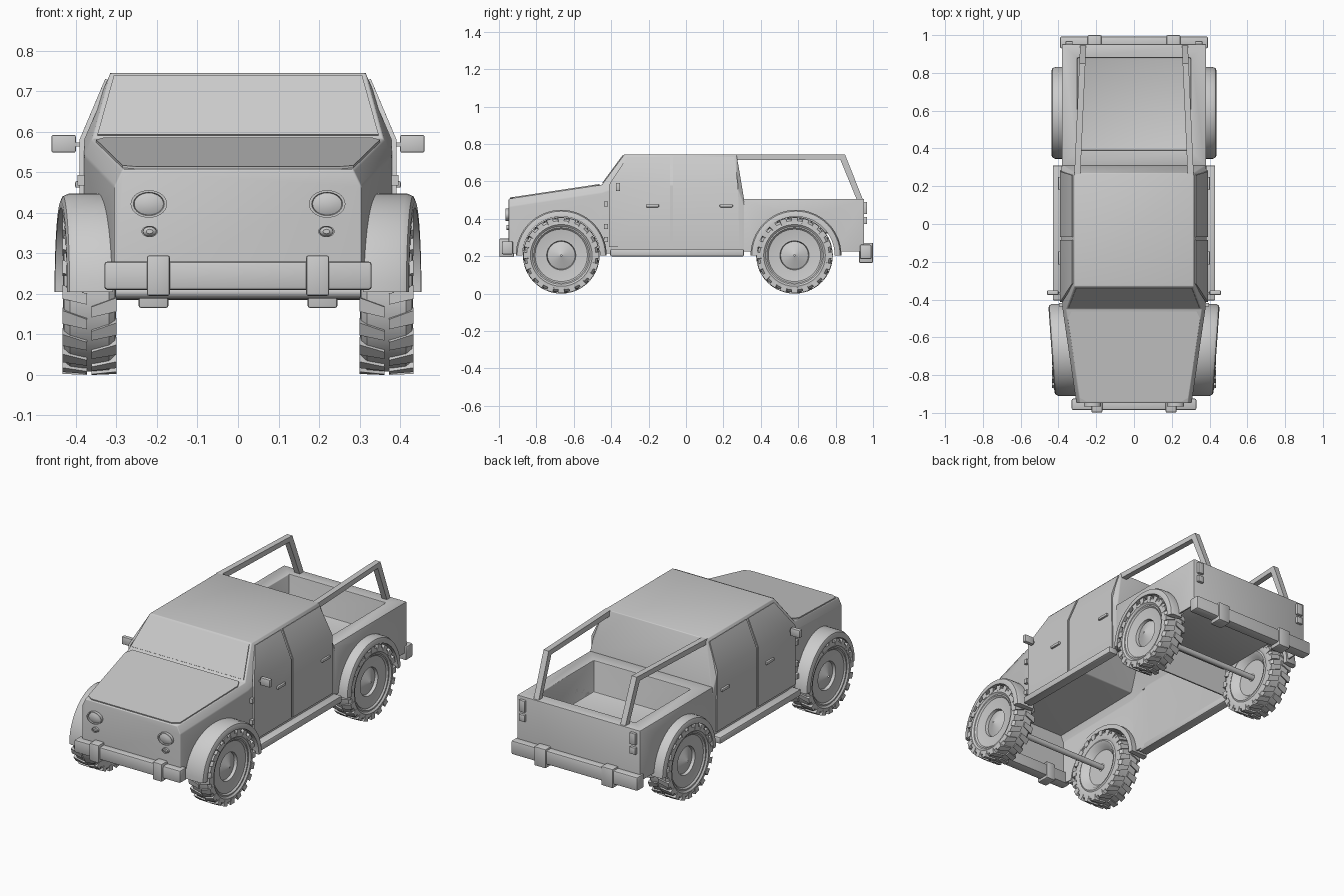
import bpy, bmesh
from math import sin, cos, pi, radians

if "Cube" in bpy.data.objects:
    bpy.data.objects.remove(bpy.data.objects["Cube"])


def build(name, verts, faces, mirror=False, bevel=0, segs=2, solid=0, offset=-1, cutters=(), angle=32):
    """Make an object, run its modifiers, and shade it smooth with sharp edges."""
    me = bpy.data.meshes.new(name)
    me.from_pydata(verts, [], faces)
    bm = bmesh.new()
    bm.from_mesh(me)
    bmesh.ops.recalc_face_normals(bm, faces=bm.faces)
    bm.to_mesh(me)
    bm.free()
    ob = bpy.data.objects.new(name, me)
    bpy.context.collection.objects.link(ob)
    if bevel:
        m = ob.modifiers.new("bevel", 'BEVEL')
        m.width, m.segments, m.limit_method, m.angle_limit = bevel, segs, 'ANGLE', radians(20)
    if solid:
        m = ob.modifiers.new("solid", 'SOLIDIFY')
        m.thickness, m.offset = solid, offset
    for c in cutters:
        m = ob.modifiers.new("cut", 'BOOLEAN')
        m.operation, m.solver, m.object = 'DIFFERENCE', 'EXACT', c
    if mirror:
        ob.modifiers.new("mirror", 'MIRROR')
    dg = bpy.context.evaluated_depsgraph_get()
    out = bpy.data.meshes.new_from_object(ob.evaluated_get(dg))
    ob.modifiers.clear()
    ob.data = out
    out.shade_smooth()
    out.set_sharp_from_angle(angle=radians(angle))
    return ob


def loft(rings, close_u=True, close_v=False, cap0=False, cap1=False):
    n, k = len(rings[0]), len(rings)
    verts = [p for r in rings for p in r]
    faces = []
    for i in range(k if close_v else k - 1):
        a, b = i * n, (i + 1) % k * n
        for j in range(n if close_u else n - 1):
            j2 = (j + 1) % n
            faces.append((a + j, a + j2, b + j2, b + j))
    if cap0:
        faces.append(tuple(range(n)))
    if cap1:
        faces.append(tuple(range((k - 1) * n, k * n)))
    return verts, faces


def box(name, x0, x1, y0, y1, z0, z1, **kw):
    rings = [[(x0, y0, z), (x1, y0, z), (x1, y1, z), (x0, y1, z)] for z in (z0, z1)]
    return build(name, *loft(rings, cap0=True, cap1=True), **kw)


def cyl_x(name, x0, x1, y, z, r, n=40, **kw):
    rings = [[(x, y + r * cos(2 * pi * i / n), z + r * sin(2 * pi * i / n)) for i in range(n)] for x in (x0, x1)]
    return build(name, *loft(rings, cap0=True, cap1=True), **kw)


def lamp(name, x, z, rx, rz, y0, y1, n=28):
    # round lamp with a stepped rim and a shallow lens
    prof = [(y0, 1), (y1, 1), (y1, .85), (y1 + .006, .8), (y1, .4)]
    rings = [[(x + rx * s * cos(2 * pi * i / n), y, z + rz * s * sin(2 * pi * i / n)) for i in range(n)]
             for y, s in prof]
    return build(name, *loft(rings, cap0=True, cap1=True), mirror=True)


FRONT, REAR, WZ = -.667, .58, .205

# wheel arch cutters
cut_f = cyl_x("arch_cutter_front", .24, .5, FRONT, .2, .22, mirror=True)
cut_r = cyl_x("arch_cutter_rear", .312, .5, REAR + .008, .2, .222, mirror=True)

# hood and cab shell, open underneath
sections = [  # y, half width, shoulder z, top half width, top z
    (-.948, .305, .465, .285, .507),
    (-.45, .378, .54, .36, .582),
    (-.33, .385, .58, .315, .745),
    (.27, .385, .58, .315, .745),
    (.31, .383, .47, .375, .507)]
rings = [[(-w, y, .215), (-w, y, zs), (-t, y, zt), (t, y, zt), (w, y, zs), (w, y, .215)]
         for y, w, zs, t, zt in sections]
build("cab_and_hood", *loft(rings, close_u=False, cap0=True), bevel=.012, segs=3, solid=.008, cutters=[cut_f])

# cargo bed: outer walls, rim, inner walls and floor
def rect(x, y0, y1, z):
    return [(-x, y0, z), (x, y0, z), (x, y1, z), (-x, y1, z)]

rings = [rect(.382, .305, .953, .225), rect(.382, .305, .953, .507),
         rect(.30, .39, .88, .507), rect(.30, .39, .88, .33)]
build("cargo_bed", *loft(rings, cap1=True), bevel=.006, solid=.008, cutters=[cut_r])
for c in (cut_f, cut_r):
    bpy.data.objects.remove(c)

# hood panel and windshield plate
def hood(x, y):
    return (x, y, .507 + (y + .948) * .075 / .498)

half = [(.25, -.94), (.285, -.92), (.35, -.50), (.33, -.462)]
pts = [hood(x, y) for x, y in half] + [hood(-x, y) for x, y in reversed(half)]
build("hood_panel", pts, [tuple(range(8))], solid=.012, offset=0)
build("windshield", [(-.347, -.444, .591), (.347, -.444, .591), (.306, -.336, .738), (-.306, -.336, .738)],
      [(0, 1, 2, 3)], solid=.008, offset=0)

# doors follow the side of the cab
def door(name, rows):
    rings = []
    for z, a, b in rows:
        x = .385 - max(0, z - .58) * .07 / .165
        rings.append([(x, a, z), (x, b, z)])
    build(name, *loft(rings, close_u=False), solid=.012, offset=0, mirror=True)

door("front_doors", [(.25, -.412, -.085), (.58, -.412, -.085), (.728, -.315, -.085)])
door("rear_doors", [(.25, -.07, .285), (.58, -.07, .278), (.728, -.07, .258)])
for name, y in (("front_door_handles", -.18), ("rear_door_handles", .215)):
    box(name, .38, .402, y - .035, y + .035, .462, .478, mirror=True, bevel=.004)
for i, z in enumerate((.48, .36, .29)):
    box("door_hinge_%d" % i, .375, .396, -.438, -.418, z - .013, z + .013, mirror=True)

# side steps
box("side_steps", .375, .43, -.405, .31, .2, .237, mirror=True, bevel=.006)

# wheel arch flares
def flare(name, yc, r, xin, xout, slope):
    prof = [(xin, r), (xout - .02, r), (xout - .005, r - .007), (xout, r - .02),
            (xout, r - .036), (xout - .012, r - .036), (xin, r - .025)]
    rings = []
    for i in range(33):
        a = pi * i / 32
        rings.append([(x + slope * q * cos(a), yc + q * cos(a), .205 + q * sin(a)) for x, q in prof])
    build(name, *loft(rings, cap0=True, cap1=True), mirror=True)

flare("front_flares", FRONT, .243, .325, .437, .07)
flare("rear_flares", REAR + .008, .243, .365, .437, 0)

# wheels: lathed tyre and rim with two rows of lugs
N = 40
prof = [(.335, .02), (.335, .10), (.308, .125), (.302, .14), (.306, .148), (.301, .165), (.304, .185), (.318, .197),
        (.415, .197), (.429, .185), (.432, .165), (.424, .155), (.424, .148), (.416, .14),
        (.408, .09), (.408, .078), (.392, .074), (.418, .004)]
rings = [[(x, r * cos(2 * pi * i / N), WZ + r * sin(2 * pi * i / N)) for x, r in prof] for i in range(N)]
verts, faces = loft(rings, close_u=False, close_v=True)
for row, (xa, xb) in enumerate(((.433, .372), (.30, .361))):
    for k in range(20):
        a0 = 2 * pi * (k + row * .5) / 20
        b = len(verts)
        for x, lo, hi, sh, w in ((xa, .172, .203, 0, .085), (xb, .19, .205, .09, .065)):
            for q, s in ((lo, -1), (lo, 1), (hi, 1), (hi, -1)):
                a = a0 + sh + s * w
                verts.append((x, q * cos(a), WZ + q * sin(a)))
        faces += [tuple(b + i for i in f) for f in
                  ((0, 1, 2, 3), (4, 5, 6, 7), (0, 1, 5, 4), (1, 2, 6, 5), (2, 3, 7, 6), (3, 0, 4, 7))]
wheels = build("front_wheels", verts, faces, mirror=True)
wheels.location.y = FRONT
rear = bpy.data.objects.new("rear_wheels", wheels.data)
rear.location.y = REAR
bpy.context.collection.objects.link(rear)

# axles
for name, y in (("front_axle", FRONT), ("rear_axle", REAR)):
    cyl_x(name, -.34, .34, y, WZ, .016, n=16)

# bumpers with guards and tow hooks
box("front_bumper", -.33, .33, -.985, -.925, .21, .28, bevel=.008)
box("front_bumper_guards", .168, .225, -.998, -.92, .195, .295, bevel=.006, mirror=True)
box("rear_bumper", -.392, .392, .93, .992, .185, .262, bevel=.008)
box("rear_bumper_guards", .172, .245, .925, 1.0, .165, .272, bevel=.006, mirror=True)

# lamps
lamp("headlights", .22, .422, .045, .034, -.94, -.965)
lamp("lower_lamps", .218, .354, .02, .014, -.94, -.96)
for name, z0, z1 in (("tail_lights", .425, .49), ("reverse_lights", .372, .41)):
    box(name, .325, .362, .945, .968, z0, z1, bevel=.003, mirror=True)

# mirrors
box("mirror_arms", .37, .41, -.372, -.36, .564, .574, mirror=True)
box("side_mirrors", .40, .46, -.375, -.352, .549, .592, bevel=.004, mirror=True)

# bed rails running from the roof down to the tailgate
side = [(.26, .745), (.85, .745), (.945, .505), (.912, .505), (.825, .717), (.26, .714)]
rings = [[(x - (y - .26) * .045, y, z) for y, z in side] for x in (.284, .316)]
build("bed_rails", *loft(rings, cap0=True, cap1=True), mirror=True)
